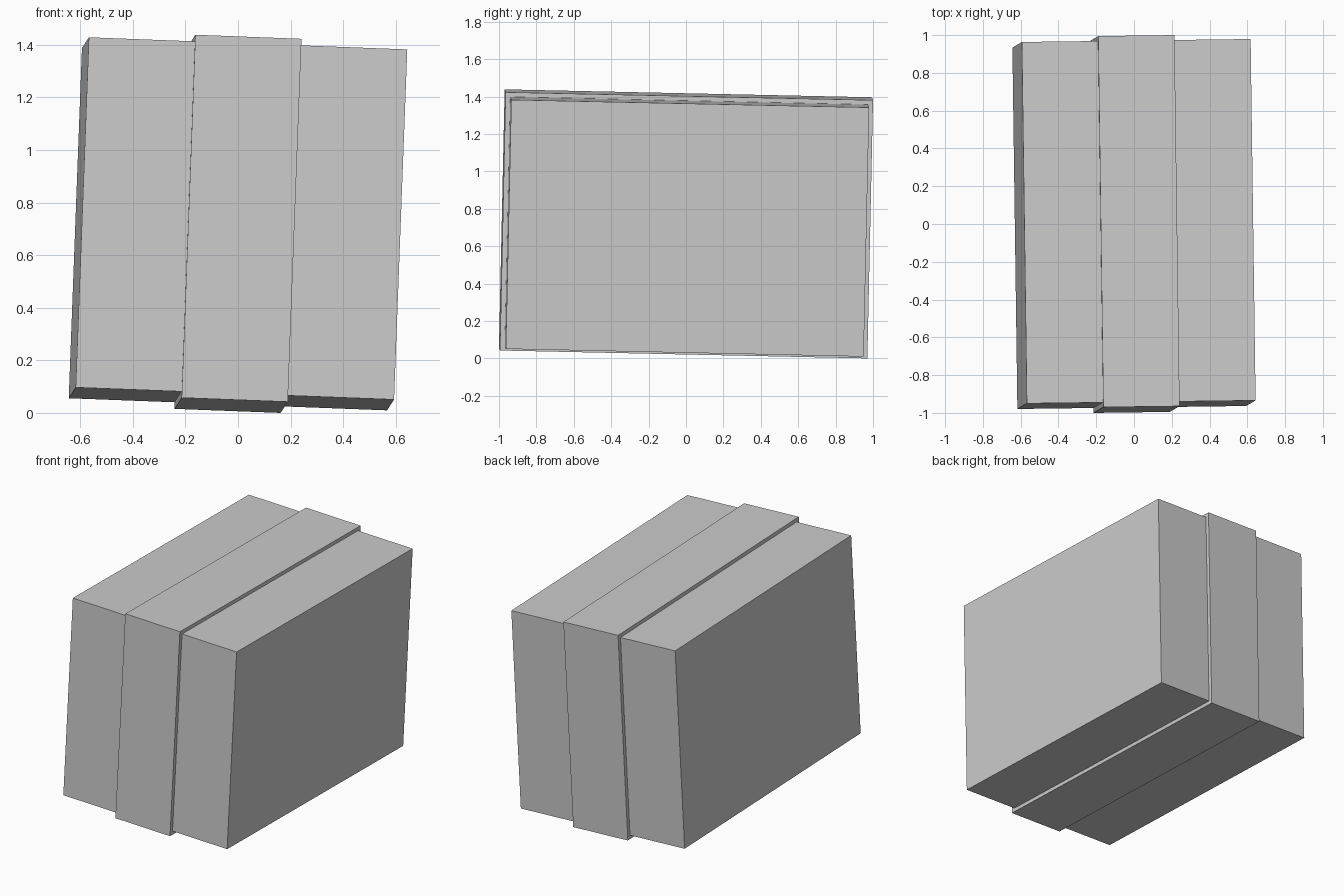
import bpy
from mathutils import Euler, Vector

if "Cube" in bpy.data.objects:
    bpy.data.objects.remove(bpy.data.objects["Cube"])

# Slight overall tilt shared by the three slabs
tilt = Euler((-0.0215, 0.038, 0.013))
centre = Vector((0, 0, 0.72))
width = 0.404


def slab(name, step, depth, height):
    offset = Vector((step * width, 0, 0))
    offset.rotate(tilt)
    bpy.ops.mesh.primitive_cube_add(size=1, location=centre + offset, rotation=tilt)
    ob = bpy.context.object
    ob.name = name
    ob.scale = (width, depth, height)
    bpy.ops.object.transform_apply(location=False, rotation=False, scale=True)
    return ob


# Two outer slabs and a slightly larger middle band
slab("left_slab", -1, 1.914, 1.333)
slab("middle_band", 0, 1.965, 1.382)
slab("right_slab", 1, 1.914, 1.333)

# Stand the model on z = 0
bpy.context.view_layer.update()
low = min((ob.matrix_world @ v.co).z for ob in bpy.data.objects for v in ob.data.vertices)
for ob in bpy.data.objects:
    ob.location.z -= low
